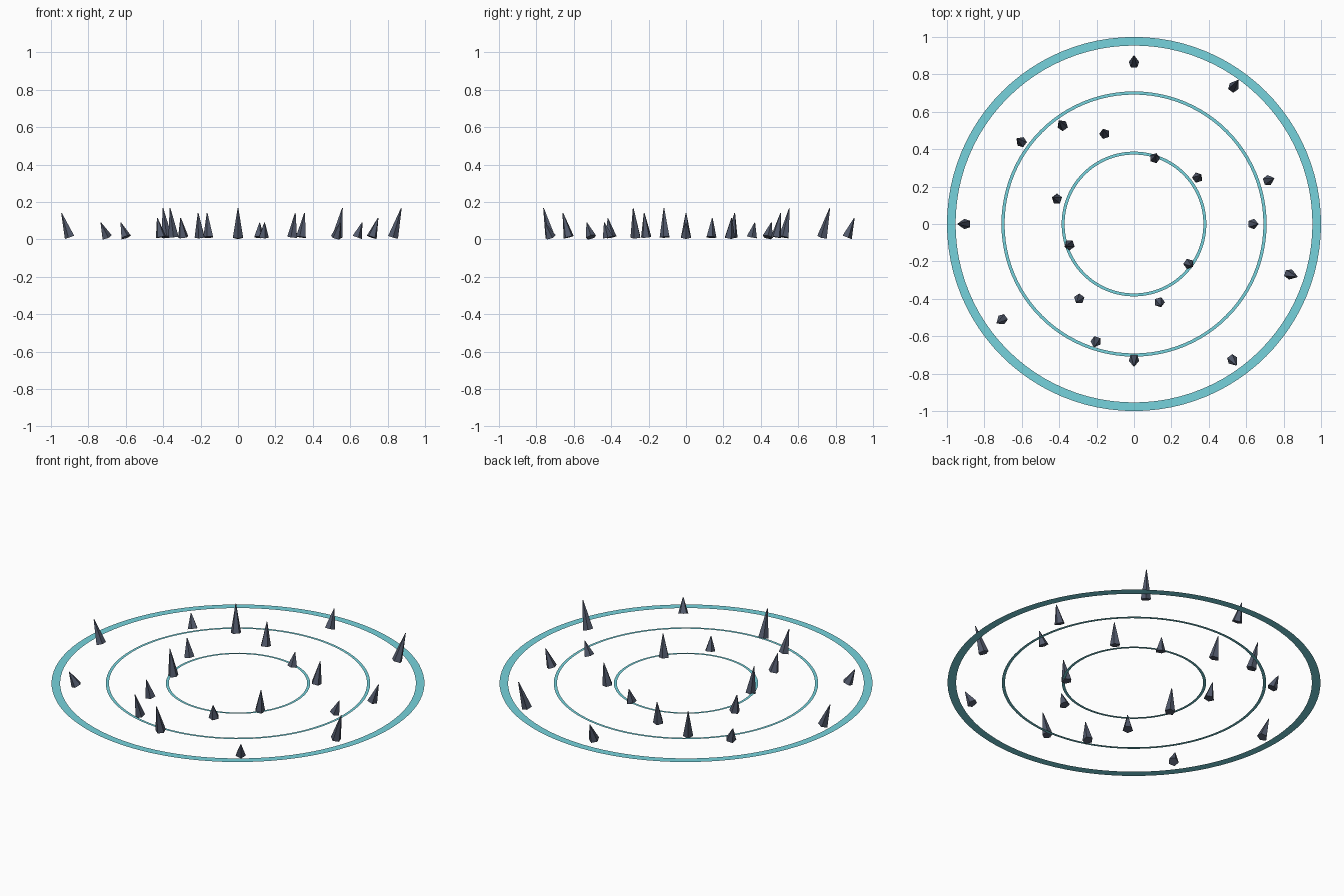
import bpy, bmesh, math
from mathutils import Vector, Matrix

if "Cube" in bpy.data.objects:
    bpy.data.objects.remove(bpy.data.objects["Cube"])


def material(name, rgb):
    m = bpy.data.materials.new(name)
    m.diffuse_color = (*rgb, 1)
    m.use_nodes = True
    m.node_tree.nodes["Principled BSDF"].inputs["Base Color"].default_value = m.diffuse_color
    return m


teal = material("pale teal", (0.18, 0.65, 0.72))
slate = material("dark slate", (0.085, 0.102, 0.15))
RING_Z = 0.016


def add_object(name, bm, mat):
    me = bpy.data.meshes.new(name)
    bm.to_mesh(me)
    bm.free()
    me.materials.append(mat)
    ob = bpy.data.objects.new(name, me)
    bpy.context.collection.objects.link(ob)
    return ob


def flat_ring(name, inner, outer, n=96):
    bm = bmesh.new()
    loops = [[bm.verts.new((r * math.cos(math.tau * i / n), r * math.sin(math.tau * i / n), RING_Z))
              for i in range(n)] for r in (inner, outer)]
    for i in range(n):
        j = (i + 1) % n
        bm.faces.new((loops[0][i], loops[1][i], loops[1][j], loops[0][j]))
    add_object(name, bm, teal)


def spike(name, x, y, top):
    # five-sided cone leaning outward, more so further from the centre
    base = Vector((x, y, 0.012))
    lean = 0.036 + 0.11 * (top - 0.01)
    axis = Vector((x * (1 + lean), y * (1 + lean), top)) - base
    azimuth = math.atan2(y, x)
    tilt = math.atan2(math.hypot(axis.x, axis.y), axis.z)
    bm = bmesh.new()
    bmesh.ops.create_cone(bm, cap_ends=True, segments=5, radius1=0.029, radius2=0.002,
                          depth=axis.length,
                          matrix=Matrix.Translation(base + axis / 2)
                          @ Matrix.Rotation(azimuth, 4, 'Z')
                          @ Matrix.Rotation(tilt, 4, 'Y')
                          @ Matrix.Rotation(-math.pi / 2, 4, 'Z'))
    add_object(name, bm, slate)


# Flat concentric rings
flat_ring("outer_ring", 0.954, 1.0)
flat_ring("middle_ring", 0.692, 0.709)
flat_ring("inner_ring", 0.371, 0.387)

# Scattered spikes, grouped by tip height
groups = {
    0.090: [(-0.60, 0.437), (0.111, 0.352), (0.635, 0), (0.136, -0.418),
            (-0.702, -0.508), (0.524, -0.723)],
    0.115: [(0, 0.859), (0.715, 0.233), (-0.412, 0.134), (-0.293, -0.40)],
    0.142: [(-0.157, 0.482), (0.339, 0.248), (-0.898, 0), (0.292, -0.213), (-0.203, -0.627)],
    0.168: [(0.53, 0.73), (-0.381, 0.525), (-0.345, -0.112), (0.829, -0.268), (0, -0.723)],
}
count = 0
for top, spots in groups.items():
    for x, y in spots:
        count += 1
        spike(f"spike_{count}", x, y, top)
